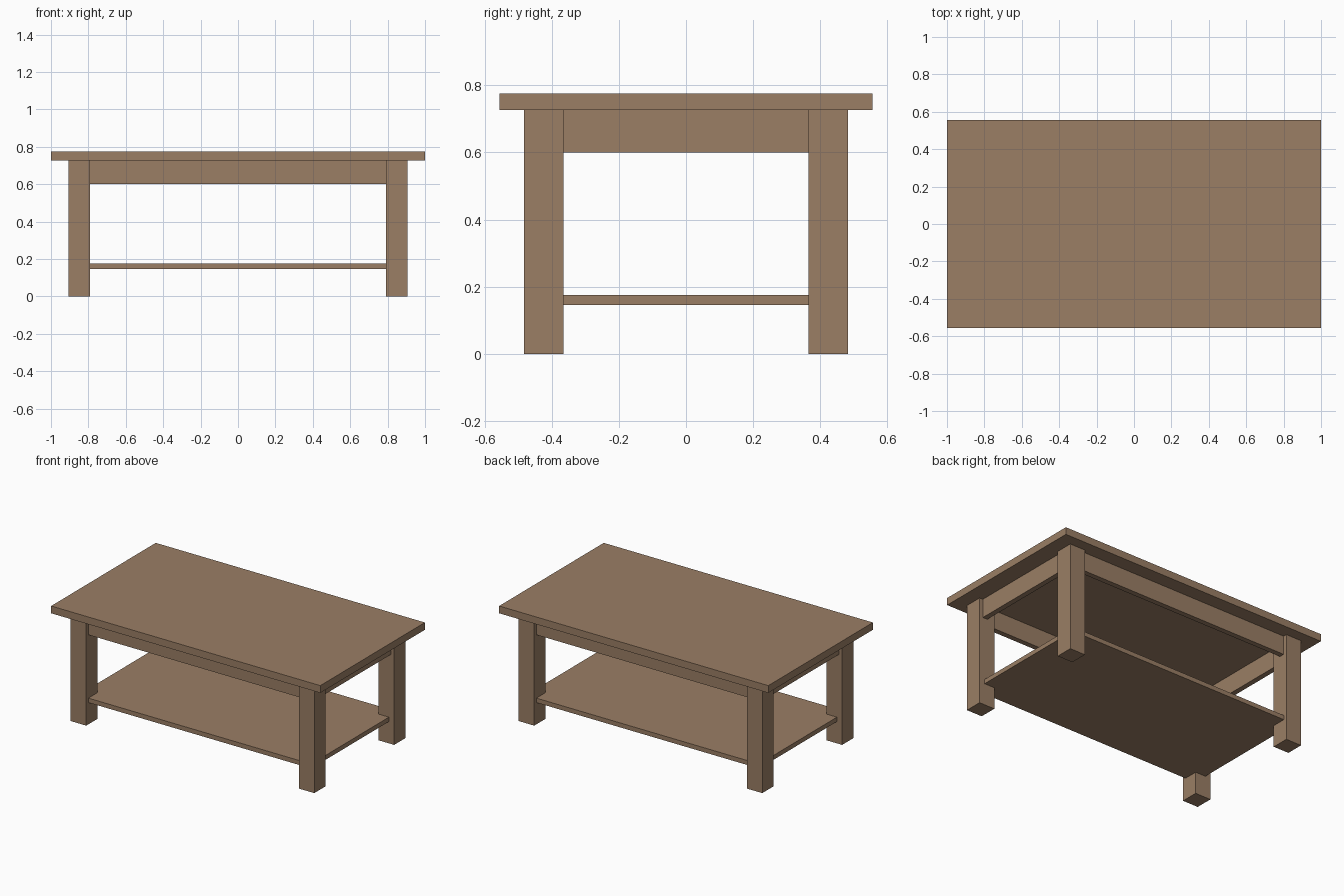
import bpy

cube = bpy.data.objects.get("Cube")
if cube:
    bpy.data.objects.remove(cube, do_unlink=True)

wood = bpy.data.materials.new("warm_brown_wood")
wood.use_nodes = True
colour = (0.325, 0.209, 0.130, 1)
wood.diffuse_color = colour
wood.node_tree.nodes["Principled BSDF"].inputs["Base Color"].default_value = colour


def box(name, x, y, z):
    """Box spanning the (low, high) pair on each axis."""
    spans = (x, y, z)
    bpy.ops.mesh.primitive_cube_add(size=1, location=[(a + b) / 2 for a, b in spans])
    obj = bpy.context.object
    obj.name = name
    obj.scale = [b - a for a, b in spans]
    bpy.ops.object.transform_apply(location=False, rotation=False, scale=True)
    obj.data.materials.append(wood)
    return obj


def side(sign, low, high):
    return tuple(sorted((sign * low, sign * high)))


TOP_Z, TOP_H = 0.726, 0.775
LEG_X, LEG_Y = (0.79, 0.905), (0.365, 0.483)
APRON_X, APRON_Y, APRON_T = 0.88, 0.458, 0.035
APRON_Z = (0.60, TOP_Z)

# Tabletop and lower shelf, whose corners are let into the legs
box("tabletop", (-1, 1), (-0.555, 0.555), (TOP_Z, TOP_H))
box("lower_shelf", (-0.866, 0.866), (-0.46, 0.46), (0.146, 0.176))

# Four square legs
for sx, x_name in ((-1, "right"), (1, "left")):
    for sy, y_name in ((-1, "front"), (1, "back")):
        box(f"{y_name}_{x_name}_leg", side(sx, *LEG_X), side(sy, *LEG_Y), (0, TOP_Z))

# Aprons running between the legs, set slightly back from their outer faces
for s, name in ((-1, "front"), (1, "back")):
    box(f"{name}_apron", (-LEG_X[0], LEG_X[0]), side(s, APRON_Y - APRON_T, APRON_Y), APRON_Z)
for s, name in ((-1, "right"), (1, "left")):
    box(f"{name}_apron", side(s, APRON_X - APRON_T, APRON_X), (-LEG_Y[0], LEG_Y[0]), APRON_Z)
